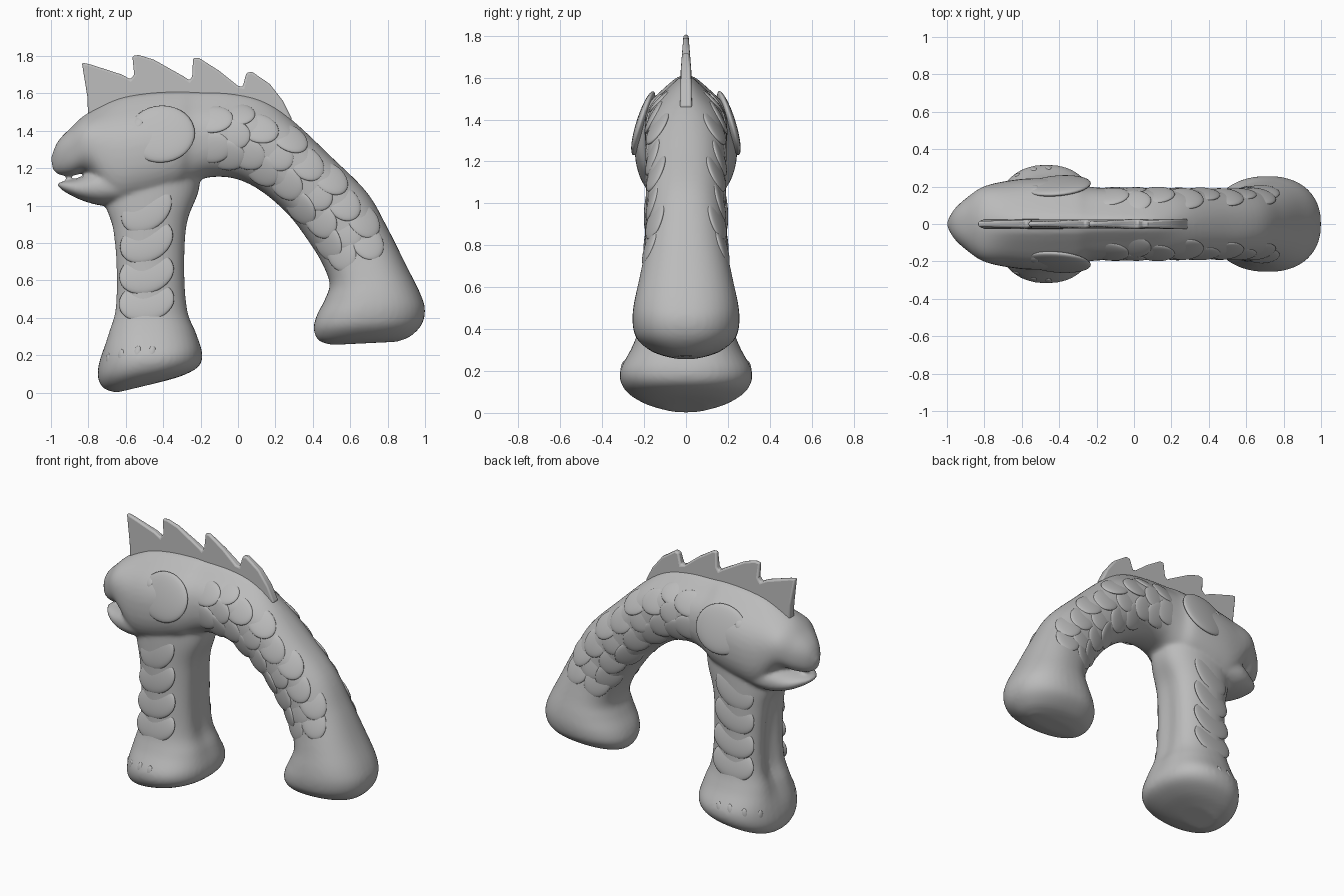
import bpy, bmesh
from math import sin, cos, pi, radians, exp
from mathutils import Vector, Matrix
from mathutils.bvhtree import BVHTree

cube = bpy.data.objects.get("Cube")
if cube:
    bpy.data.objects.remove(cube)

grey = bpy.data.materials.new("plain grey")
grey.use_nodes = True
grey.diffuse_color = (0.5, 0.5, 0.5, 1)
grey.node_tree.nodes["Principled BSDF"].inputs["Base Color"].default_value = (0.5, 0.5, 0.5, 1)


def make_object(name, bm):
    bmesh.ops.recalc_face_normals(bm, faces=bm.faces)
    mesh = bpy.data.meshes.new(name)
    bm.to_mesh(mesh)
    bm.free()
    mesh.materials.append(grey)
    mesh.shade_smooth()
    ob = bpy.data.objects.new(name, mesh)
    bpy.context.collection.objects.link(ob)
    return ob


def spline(rows, steps=6):
    """Smooth the list of stations with a Catmull-Rom curve."""
    out = []
    for i in range(len(rows) - 1):
        p0, p1, p2, p3 = (rows[min(max(i + k, 0), len(rows) - 1)] for k in (-1, 0, 1, 2))
        for s in range(steps):
            t = s / steps
            out.append([0.5 * (2 * b + (c - a) * t + (2 * a - 5 * b + 4 * c - d) * t * t
                               + (3 * b - a - 3 * c + d) * t ** 3)
                        for a, b, c, d in zip(p0, p1, p2, p3)])
    return out + [rows[-1]]


def loft(bm, rows, power=2.3, sides=40):
    """Each station: outer x, z, inner x, z, half width, groove (or ridge if negative)."""
    rings = []
    for ox, oz, ix, iz, width, groove in spline(rows):
        outer, inner = Vector((ox, 0, oz)), Vector((ix, 0, iz))
        mid, half = (outer + inner) / 2, (outer - inner) / 2
        inner_share = 0.4 if groove > 0 else 0
        ring = []
        for k in range(sides):
            a = 2 * pi * k / sides
            u = abs(cos(a)) ** (2 / power) * (1 if cos(a) > 0 else -1)
            v = abs(sin(a)) ** (2 / power) * (1 if sin(a) > 0 else -1)
            dent = groove * exp(-(v / 0.42) ** 2) * (1 if u > 0 else inner_share)
            co = mid + half * u * (1 - dent)
            ring.append(bm.verts.new((co.x, v * width, co.z)))
        rings.append(ring)
    for a, b in zip(rings, rings[1:]):
        for k in range(sides):
            n = (k + 1) % sides
            bm.faces.new((a[k], a[n], b[n], b[k]))
    bm.faces.new(rings[0])
    bm.faces.new(rings[-1])


# Head, arched back and rear foot in one sweep; then the jaw and front leg
arch = [
    (-1.0, 1.255, -0.99, 1.19, 0.02, 0), (-0.965, 1.34, -0.955, 1.165, 0.08, 0),
    (-0.90, 1.41, -0.89, 1.16, 0.14, 0), (-0.81, 1.475, -0.80, 1.165, 0.2, -0.1),
    (-0.66, 1.515, -0.68, 1.0, 0.232, -0.22), (-0.5, 1.535, -0.54, 1.0, 0.245, -0.27),
    (-0.32, 1.545, -0.34, 1.06, 0.235, -0.3), (-0.23, 1.545, -0.25, 1.11, 0.2, -0.32),
    (-0.05, 1.54, -0.16, 1.15, 0.192, -0.34), (0.12, 1.515, -0.02, 1.145, 0.19, -0.26),
    (0.29, 1.445, 0.12, 1.08, 0.188, -0.05), (0.5, 1.26, 0.27, 0.95, 0.186, 0),
    (0.69, 1.07, 0.39, 0.79, 0.185, 0), (0.8, 0.88, 0.455, 0.68, 0.195, 0),
    (0.9, 0.68, 0.49, 0.58, 0.225, 0), (0.975, 0.53, 0.465, 0.5, 0.25, 0),
    (1.0, 0.44, 0.42, 0.41, 0.255, 0), (0.98, 0.36, 0.405, 0.34, 0.232, 0),
    (0.92, 0.30, 0.43, 0.28, 0.155, 0), (0.85, 0.272, 0.5, 0.255, 0.06, 0)]
jaw = [
    (-0.968, 1.12, -0.96, 1.10, 0.03, 0), (-0.93, 1.13, -0.92, 1.07, 0.095, 0),
    (-0.85, 1.147, -0.84, 1.03, 0.155, 0), (-0.75, 1.2, -0.73, 1.0, 0.195, 0),
    (-0.6, 1.25, -0.6, 1.0, 0.2, 0)]
leg = [
    (-0.7, 1.25, -0.2, 1.25, 0.19, 0), (-0.73, 1.03, -0.205, 1.08, 0.192, 0.05),
    (-0.70, 0.86, -0.255, 0.9, 0.195, 0.26), (-0.685, 0.65, -0.265, 0.65, 0.2, 0.34),
    (-0.69, 0.45, -0.25, 0.44, 0.215, 0.3), (-0.72, 0.32, -0.21, 0.32, 0.255, 0.16),
    (-0.742, 0.19, -0.188, 0.21, 0.315, 0.03), (-0.75, 0.09, -0.21, 0.14, 0.295, 0),
    (-0.72, 0.025, -0.3, 0.09, 0.21, 0), (-0.65, 0.0, -0.42, 0.055, 0.1, 0)]

bm = bmesh.new()
for rows in (arch, jaw, leg):
    loft(bm, rows)
body = make_object("body", bm)
remesh = body.modifiers.new("blend", "REMESH")
remesh.mode = "VOXEL"
remesh.voxel_size = 0.012
remesh.use_smooth_shade = True
soften = body.modifiers.new("soften", "SMOOTH")
soften.factor = 0.5
soften.iterations = 8

# Spiked crest along the back, thinner towards the tips
crest_line = [
    (-0.80, 1.42), (-0.805, 1.58), (-0.835, 1.765), (-0.79, 1.755), (-0.62, 1.7), (-0.575, 1.675),
    (-0.555, 1.7), (-0.565, 1.8), (-0.53, 1.805), (-0.45, 1.78), (-0.29, 1.69), (-0.26, 1.67),
    (-0.245, 1.69), (-0.24, 1.79), (-0.21, 1.79), (-0.1, 1.72), (0.0, 1.64), (0.025, 1.635),
    (0.045, 1.71), (0.075, 1.715), (0.17, 1.65), (0.24, 1.56), (0.29, 1.46), (0.2, 1.4)]
bm = bmesh.new()
face = bm.faces.new([bm.verts.new((x, -0.028, z)) for x, z in crest_line])
side = bmesh.ops.extrude_face_region(bm, geom=[face])["geom"]
bmesh.ops.translate(bm, vec=(0, 0.056, 0), verts=[g for g in side if isinstance(g, bmesh.types.BMVert)])
for v in bm.verts:
    v.co.y *= 1 - 2.8 * max(0, v.co.z - 1.6)
crest = make_object("crest", bm)
bevel = crest.modifiers.new("round", "BEVEL")
bevel.width = 0.011
bevel.segments = 3
bevel.limit_method = "ANGLE"
bevel.angle_limit = radians(60)
bpy.context.view_layer.objects.active = crest
crest.select_set(True)
bpy.ops.object.shade_smooth_by_angle(angle=radians(40))

# Find the body's skin so that details can sit on it
bpy.context.view_layer.update()
skin = BVHTree.FromObject(body, bpy.context.evaluated_depsgraph_get())


def scale_pair(bm, x, z, along, length, across, thick, tilt, sink):
    """Mirrored sunken domes whose end in the 'along' direction lifts off."""
    for s in (-1, 1):
        loc, n, _, _ = skin.ray_cast(Vector((x, s, z)), Vector((0, -s, 0)))
        if loc is None:
            continue
        t = Vector((along[0], 0, along[1]))
        t = (t - n * t.dot(n)).normalized()
        b = n.cross(t)
        a = radians(tilt)
        t, n2 = t * cos(a) + n * sin(a), n * cos(a) - t * sin(a)
        m = Matrix((t * length, b * across, n2 * thick)).transposed().to_4x4()
        bmesh.ops.create_uvsphere(bm, u_segments=32, v_segments=16, radius=1,
                                  matrix=Matrix.Translation(loc - n * sink) @ m)


# Staggered overlapping scales down the arch, and the rounded cheek edges
bm = bmesh.new()
path = spline([(-0.14, 1.39), (0.02, 1.37), (0.2, 1.28), (0.36, 1.12), (0.5, 0.97), (0.6, 0.82), (0.64, 0.73)], 3)
for i in range(0, len(path) - 1, 2):
    (x, z), ahead = path[i], path[i + 1]
    along = (Vector(ahead) - Vector((x, z))).normalized()
    for off in ((-0.12, 0, 0.12) if i % 4 else (-0.08, 0.08)):
        scale_pair(bm, x - along.y * off, z + along.x * off, along, 0.11, 0.085, 0.02, 8, 0.018)
make_object("body_scales", bm)
bm = bmesh.new()
scale_pair(bm, -0.41, 1.39, (1, 0), 0.18, 0.16, 0.03, 5, 0.025)
make_object("cheeks", bm)

# Slanted plates on the front leg
bm = bmesh.new()
for z, slant in ((0.98, 38), (0.81, 28), (0.64, 18), (0.49, 12)):
    a = radians(slant)
    scale_pair(bm, -0.49, z, (sin(a), -cos(a)), 0.11, 0.15, 0.022, 8, 0.02)
make_object("leg_plates", bm)

# Toes and eyes
bm = bmesh.new()
for x, z in ((-0.7, 0.18), (-0.63, 0.2), (-0.54, 0.22), (-0.46, 0.22)):
    scale_pair(bm, x, z, (0.2, 1), 0.035, 0.02, 0.012, 10, 0.009)
make_object("toes", bm)
bm = bmesh.new()
scale_pair(bm, -0.54, 1.45, (1, -0.2), 0.035, 0.04, 0.016, 14, 0.013)
make_object("eyes", bm)
